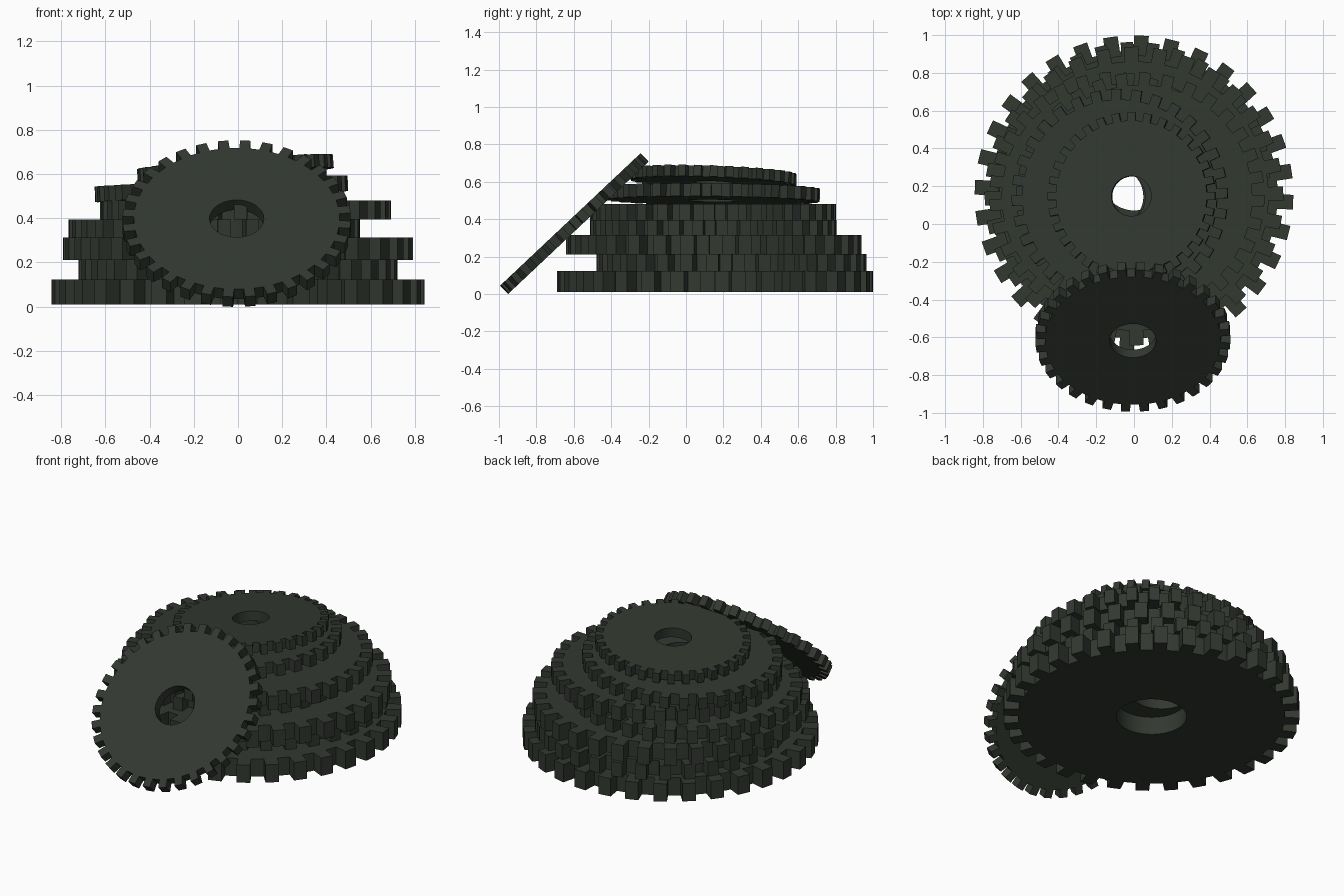
import bpy, bmesh, math
from mathutils import Matrix, Vector

if "Cube" in bpy.data.objects:
    bpy.data.objects.remove(bpy.data.objects["Cube"])

TEETH = 32

dark = bpy.data.materials.new("dark_green_grey")
dark.diffuse_color = (0.032, 0.040, 0.030, 1)
dark.use_nodes = True
dark.node_tree.nodes["Principled BSDF"].inputs["Base Color"].default_value = dark.diffuse_color


def outline():
    """Unit gear outline: straight-sided teeth with short arcs between them."""
    root, half = 0.9, 0.046
    a_root = math.asin(half / root)
    gap = 2 * math.pi / TEETH - 2 * a_root
    pts = []
    for i in range(TEETH):
        a = 2 * math.pi * i / TEETH
        tip = math.sqrt(1 - half * half)
        for r, d in ((root, -a_root), (tip, -math.asin(half)), (tip, math.asin(half)),
                     (root, a_root), (root, a_root + gap / 3), (root, a_root + 2 * gap / 3)):
            pts.append((r * math.cos(a + d), r * math.sin(a + d)))
    return pts


def gear(name, centre, radius, thick, phase=0, tilt=None, lean=0):
    """Flat gear with a round bore; centre is the middle of its thickness."""
    bm = bmesh.new()
    rings = []
    for z in (-thick / 2, thick / 2):
        out, bore = [], []
        for x, y in outline():
            a = math.atan2(y, x)
            out.append(bm.verts.new((x * radius, y * radius, z)))
            bore.append(bm.verts.new((0.237 * radius * math.cos(a),
                                      0.237 * radius * math.sin(a), z)))
        rings.append((out, bore))
    (ob, ib), (ot, it) = rings
    n = len(ob)
    for i in range(n):
        j = (i + 1) % n
        bm.faces.new((ot[i], ot[j], it[j], it[i]))   # top
        bm.faces.new((ob[j], ob[i], ib[i], ib[j]))   # bottom
        bm.faces.new((ob[i], ob[j], ot[j], ot[i]))   # toothed rim
        bm.faces.new((ib[j], ib[i], it[i], it[j])).smooth = True   # bore
    for e in bm.edges:
        if len(e.link_faces) == 2 and e.calc_face_angle(0) > 0.5:
            e.smooth = False
    rot = Matrix.Rotation(math.radians(phase), 4, 'Z')
    if tilt:
        normal = Vector((-tilt[0], -tilt[1], 1)).normalized()
        rot = Vector((0, 0, 1)).rotation_difference(normal).to_matrix().to_4x4() @ rot
    if lean:
        rot = Matrix.Rotation(math.radians(lean), 4, 'X') @ rot
    bm.transform(Matrix.Translation(centre) @ rot)
    me = bpy.data.meshes.new(name)
    bm.to_mesh(me)
    bm.free()
    me.materials.append(dark)
    ob = bpy.data.objects.new(name, me)
    bpy.context.collection.objects.link(ob)


# Flat stack, bottom to top
gear("base_gear", (0, 0.155, 0.067), 0.845, 0.112, -2.7)
gear("second_gear", (0, 0.243, 0.168), 0.722, 0.09, 3)
gear("third_gear", (0, 0.148, 0.263), 0.792, 0.102, 1)
gear("fourth_gear", (-0.107, 0.145, 0.354), 0.66, 0.081, 4)
gear("fifth_gear", (0.034, 0.145, 0.437), 0.658, 0.086, -2)

# Loosely tilted gears on top
gear("sixth_gear", (-0.075, 0.143, 0.533), 0.573, 0.07, 2, tilt=(0.044, -0.01))
gear("top_gear", (-0.012, 0.147, 0.625), 0.445, 0.06, 0, tilt=(0.075, -0.035))

# Gear leaning against the front of the stack
gear("leaning_gear", (-0.006, -0.597, 0.376), 0.517, 0.062, -4.4, lean=43.3)
